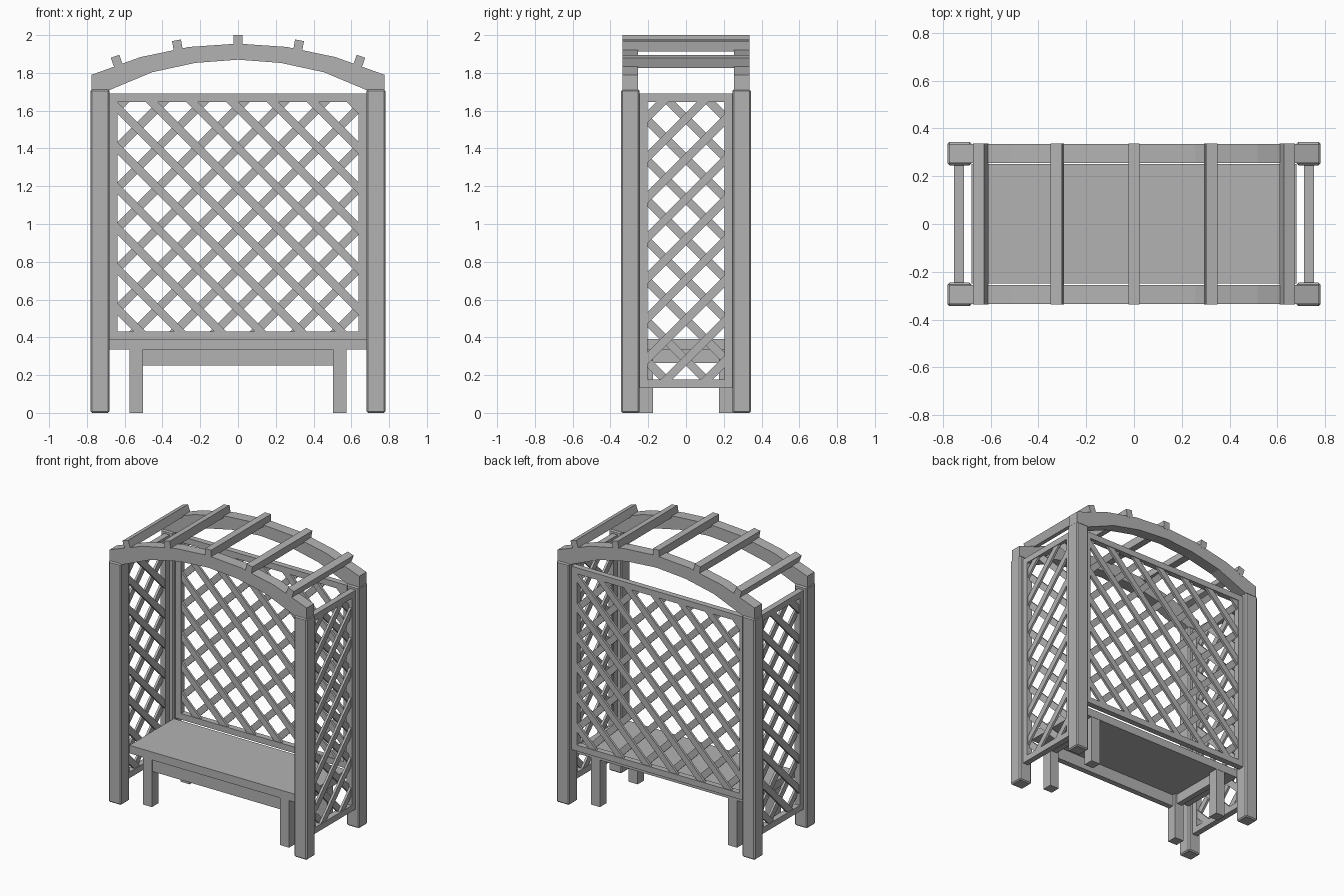
import bpy, bmesh, math
from mathutils import Matrix, Vector

cube = bpy.data.objects.get("Cube")
if cube:
    bpy.data.objects.remove(cube)

wood = bpy.data.materials.new("grey_wood")
wood.use_nodes = True
GREY = (0.45, 0.45, 0.45, 1)
wood.diffuse_color = GREY
wood.node_tree.nodes["Principled BSDF"].inputs["Base Color"].default_value = GREY


def add_object(name, bm):
    bmesh.ops.recalc_face_normals(bm, faces=bm.faces)
    mesh = bpy.data.meshes.new(name)
    bm.to_mesh(mesh)
    bm.free()
    mesh.materials.append(wood)
    obj = bpy.data.objects.new(name, mesh)
    bpy.context.scene.collection.objects.link(obj)
    return obj


def add_box(bm, lo, hi, turn=Matrix()):
    lo, hi = Vector(lo), Vector(hi)
    size = Matrix.Diagonal((hi - lo).to_4d())
    size[3][3] = 1
    bmesh.ops.create_cube(bm, size=1, matrix=turn @ Matrix.Translation((lo + hi) / 2) @ size)


def box(name, lo, hi, bevel=0):
    bm = bmesh.new()
    add_box(bm, lo, hi)
    if bevel:
        bmesh.ops.bevel(bm, geom=bm.edges[:], offset=bevel, segments=1, affect='EDGES')
    return add_object(name, bm)


def lattice_panel(name, half, z0, z1, place, first, rail=0.043, pitch=0.213):
    """Framed trellis drawn facing -y, then moved by place. first = height of a crossing at the middle."""
    t = 0.021
    bm = bmesh.new()
    for s in (-1, 1):
        xs = sorted((s * half, s * (half - rail)))
        add_box(bm, (xs[0], -t, z0), (xs[1], t, z1))
    for z in (z0, z1 - rail):
        add_box(bm, (rail - half, -t, z), (half - rail, t, z + rail))
    bm.transform(place)
    add_object(name + "_frame", bm)

    # Two crossed layers of diagonal slats, trimmed inside the frame
    bm = bmesh.new()
    for s, y in ((1, -0.016), (-1, 0)):
        for i in range(-8, 16):
            turn = Matrix.Translation((0, 0, first + i * pitch)) @ Matrix.Rotation(s * math.pi / 4, 4, 'Y')
            add_box(bm, (-2, y, -0.022), (2, y + 0.016, 0.022), turn)
    inset = rail * 0.6
    for co, no in (((half - inset, 0, 0), (1, 0, 0)), ((inset - half, 0, 0), (-1, 0, 0)),
                   ((0, 0, z1 - inset), (0, 0, 1)), ((0, 0, z0 + inset), (0, 0, -1))):
        bmesh.ops.bisect_plane(bm, geom=bm.verts[:] + bm.edges[:] + bm.faces[:],
                               plane_co=co, plane_no=no, clear_outer=True)
    bmesh.ops.holes_fill(bm, edges=[e for e in bm.edges if e.is_boundary], sides=8)
    bm.transform(place)
    add_object(name + "_slats", bm)


# Arch geometry
R, CZ = 1.902, 0.053
END = 0.775


def arch_beam(name, y0, y1, segments=6):
    bm = bmesh.new()
    top = [(x, CZ + math.sqrt(R * R - x * x))
           for x in (END * (2 * i / segments - 1) for i in range(segments + 1))]
    under = [(x * 0.88, z - 0.085 + 0.025 * abs(x / END) ** 4) for x, z in top]
    # Flat feet resting on the posts
    outline = top + [(END, 1.705), (0.69, 1.705)] + under[::-1][1:-1] + [(-0.69, 1.705), (-END, 1.705)]
    face = bm.faces.new([bm.verts.new((x, y0, z)) for x, z in outline])
    pushed = bmesh.ops.extrude_face_region(bm, geom=[face])["geom"]
    bmesh.ops.translate(bm, vec=(0, y1 - y0, 0),
                        verts=[v for v in pushed if isinstance(v, bmesh.types.BMVert)])
    return add_object(name, bm)


for side, sx in (("left", 1), ("right", -1)):
    for end, sy in (("front", -1), ("back", 1)):
        # Corner posts
        xs, ys = sorted((sx * 0.68, sx * 0.78)), sorted((sy * 0.245, sy * 0.343))
        box(f"{end}_{side}_post", (xs[0], ys[0], 0), (xs[1], ys[1], 1.713), 0.008)
        # Seat legs
        xs, ys = sorted((sx * 0.503, sx * 0.575)), sorted((sy * 0.176, sy * 0.248))
        box(f"{end}_{side}_seat_leg", (xs[0], ys[0], 0), (xs[1], ys[1], 0.335))
    # Side aprons between the legs
    xs = sorted((sx * 0.52, sx * 0.56))
    box(f"{side}_seat_apron", (xs[0], -0.176, 0.265), (xs[1], 0.176, 0.335))
    # Side trellis
    spin = Matrix.Rotation(math.pi / 2, 4, 'Z')
    if sx < 0:
        spin = Matrix.Diagonal((-1, 1, 1, 1)) @ Matrix.Translation((0.732, 0, 0)) @ spin
    else:
        spin = Matrix.Translation((0.732, 0, 0)) @ spin
    # Outer slats rise toward the back
    lattice_panel(f"{side}_trellis", 0.246, 0.133, 1.69,
                  spin @ Matrix.Diagonal((-1, 1, 1, 1)), 0.28)

# Seat
box("seat_board", (-0.68, -0.248, 0.335), (0.68, 0.25, 0.392))
box("front_seat_apron", (-0.503, -0.24, 0.25), (0.503, -0.2, 0.335))

# Back trellis
lattice_panel("back_trellis", 0.682, 0.387, 1.69, Matrix.Translation((0, 0.293, 0)), 0.55)

# Arched beams and the cross slats over them
arch_beam("front_arch", -0.335, -0.255)
arch_beam("back_arch", 0.255, 0.335)
for i in range(-2, 3):
    tilt = Matrix.Translation((0, 0, CZ)) @ Matrix.Rotation(math.asin(i * 0.318 / R), 4, 'Y')
    bm = bmesh.new()
    add_box(bm, (-0.024, -0.336, R - 0.012), (0.024, 0.336, R + 0.045), tilt)
    add_object(f"roof_slat_{i + 3}", bm)
